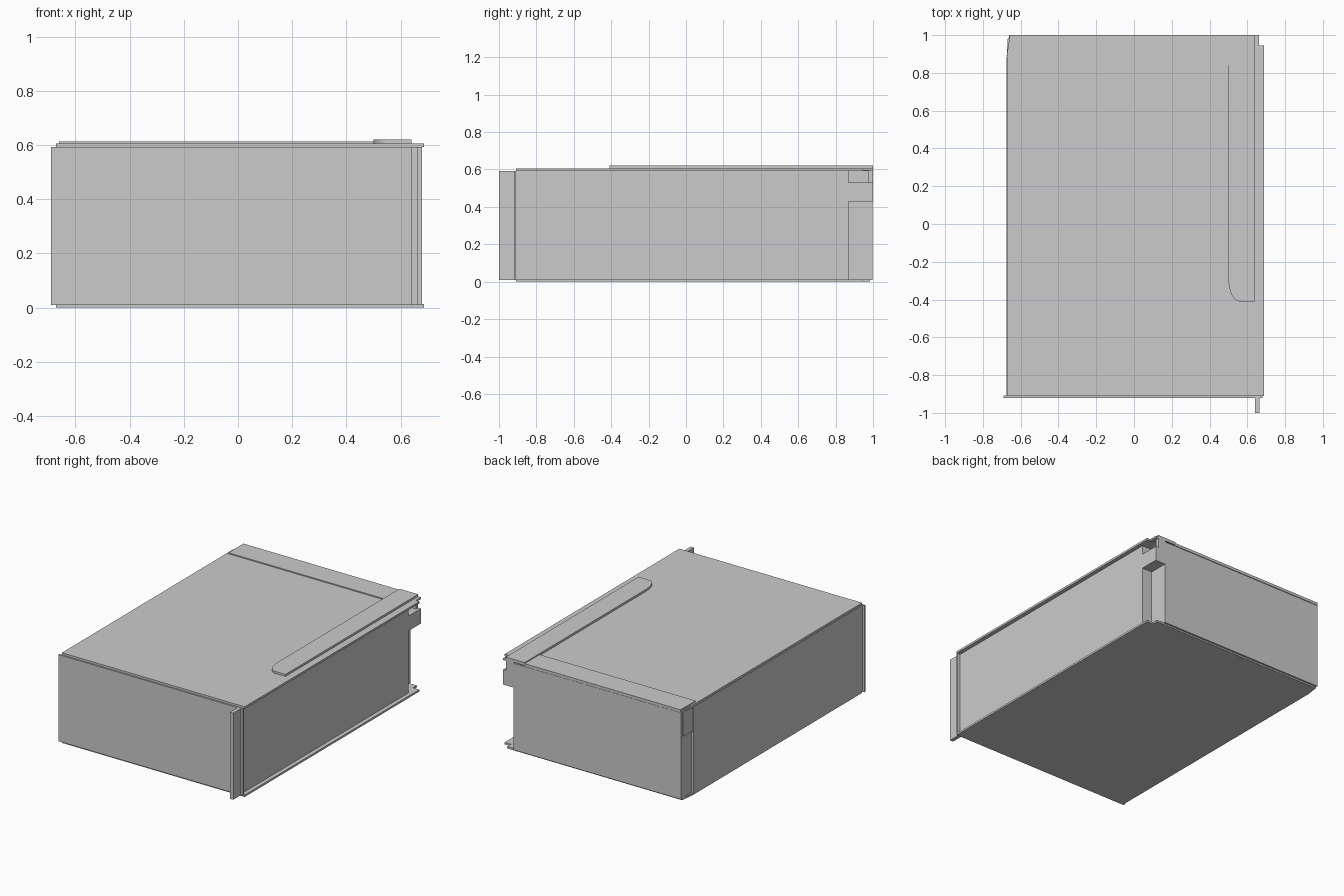
import bpy, bmesh, math

if "Cube" in bpy.data.objects:
    bpy.data.objects.remove(bpy.data.objects["Cube"])


def extrude(name, pts, z0, z1):
    """Closed plan outline extruded from z0 to z1."""
    bm = bmesh.new()
    face = bm.faces.new([bm.verts.new((x, y, z0)) for x, y in pts])
    res = bmesh.ops.extrude_face_region(bm, geom=[face])
    for v in res["geom"]:
        if isinstance(v, bmesh.types.BMVert):
            v.co.z = z1
    bmesh.ops.recalc_face_normals(bm, faces=bm.faces)
    me = bpy.data.meshes.new(name)
    bm.to_mesh(me)
    bm.free()
    ob = bpy.data.objects.new(name, me)
    bpy.context.collection.objects.link(ob)
    return ob


def box(name, x0, x1, y0, y1, z0, z1):
    return extrude(name, [(x0, y0), (x1, y0), (x1, y1), (x0, y1)], z0, z1)


# Main housing with a notched back right corner and stepped back left corner
extrude("housing", [(-0.675, -0.912), (0.66, -0.912), (0.66, 0.87), (0.585, 0.87),
                    (0.585, 0.998), (-0.662, 0.998), (-0.662, 0.885), (-0.675, 0.885)],
        0.01, 0.592)

# Front panel with its projecting flange
box("front_panel", -0.69, 0.68, -0.92, -0.908, 0.01, 0.592)
box("front_flange", 0.64, 0.665, -1.0, -0.915, 0.01, 0.592)

# Top and bottom sheets overhanging the right wall
for name, z0, z1 in (("bottom_sheet", 0.0, 0.013), ("top_sheet", 0.592, 0.606)):
    extrude(name, [(-0.672, -0.91), (0.687, -0.91), (0.687, 0.945), (0.64, 0.945),
                   (0.64, 0.985), (-0.66, 0.985), (-0.672, 0.9)], z0, z1)

# Raised strip along the back of the top
box("back_strip", -0.66, 0.5, 0.84, 1.0, 0.594, 0.613)

# Raised strip along the right of the top, with one rounded corner
r = 0.06
arc = [(0.5 + r - r * math.cos(a), -0.41 + 2 * r - 2 * r * math.sin(a))
       for a in (math.radians(11.25 * i) for i in range(9))]
extrude("side_strip", arc + [(0.64, -0.41), (0.64, 1.0), (0.5, 1.0)], 0.6, 0.62)

# Latch block in the notch and the tab above it
box("latch_block", 0.58, 0.661, 0.868, 1.0, 0.43, 0.53)
box("latch_tab", 0.58, 0.64, 0.975, 1.0, 0.53, 0.606)
box("latch_cap", 0.64, 0.661, 0.94, 1.0, 0.594, 0.606)

# Small corner bracket at the back left
extrude("corner_bracket", [(-0.65, 0.89), (-0.674, 0.89), (-0.668, 0.985), (-0.65, 0.985)],
        0.43, 0.592)
